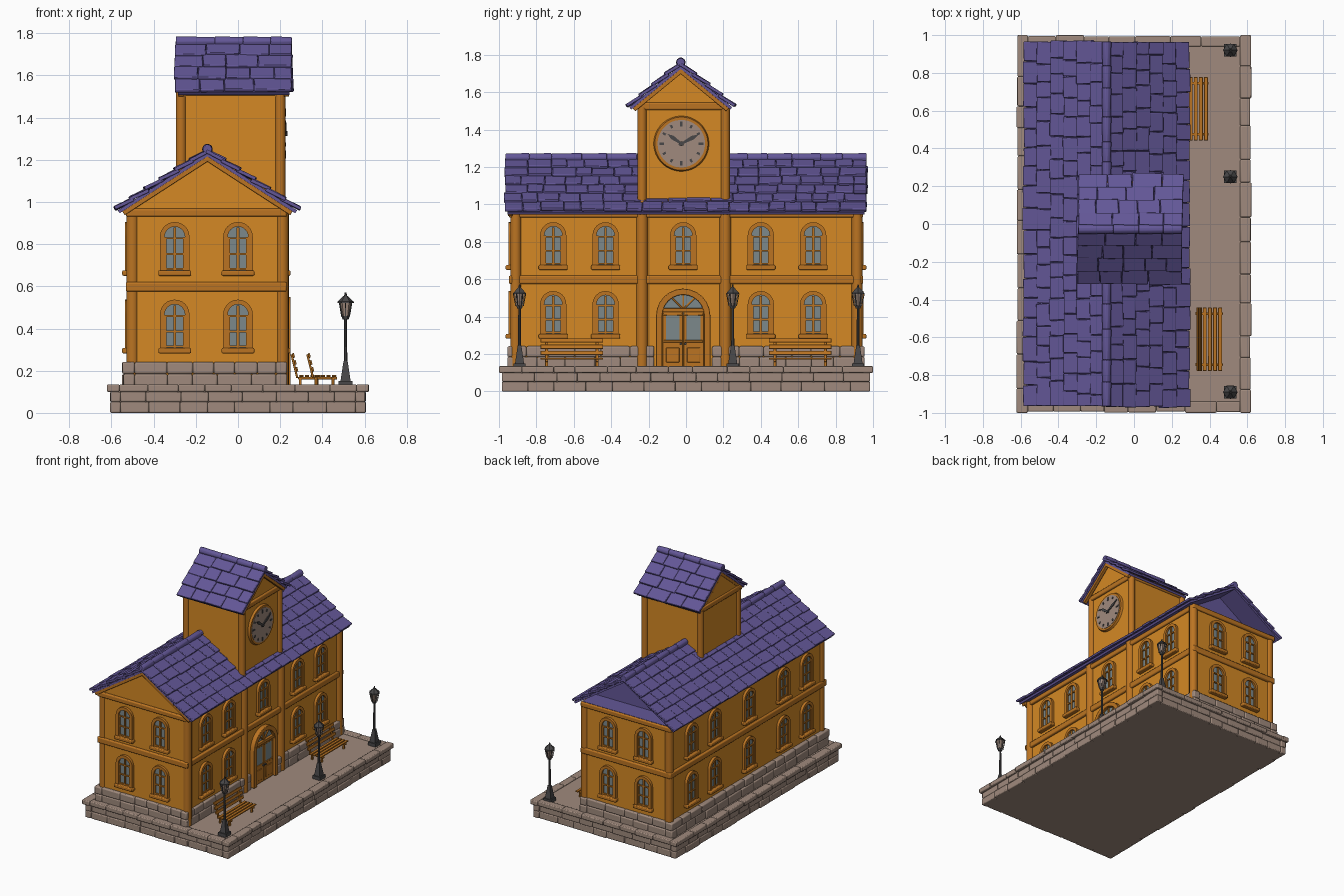
import bpy, bmesh, random
from math import pi, sin, cos, atan2, hypot, radians
from mathutils import Matrix, Vector

random.seed(4)
if "Cube" in bpy.data.objects:
    bpy.data.objects.remove(bpy.data.objects["Cube"])


def material(name, r, g, b):
    m = bpy.data.materials.new(name)
    m.use_nodes = True
    m.diffuse_color = (r, g, b, 1)
    m.node_tree.nodes["Principled BSDF"].inputs["Base Color"].default_value = (r, g, b, 1)
    return m


WALL = material("orange plaster", .66, .25, .018)
TRIM = material("brown orange trim", .50, .175, .016)
ROOF = material("purple slate", .125, .095, .31)
STONE = material("warm stone", .35, .255, .205)
GLASS = material("grey blue glass", .2, .25, .26)
IRON = material("dark iron", .065, .063, .065)

T, R, ID = Matrix.Translation, Matrix.Rotation, Matrix()


def finish(bm, name, mat, bevel=0):
    bmesh.ops.recalc_face_normals(bm, faces=bm.faces)
    me = bpy.data.meshes.new(name)
    bm.to_mesh(me)
    bm.free()
    me.materials.append(mat)
    me.shade_smooth()
    me.set_sharp_from_angle(angle=radians(35))
    ob = bpy.data.objects.new(name, me)
    bpy.context.collection.objects.link(ob)
    if bevel:
        mod = ob.modifiers.new("Soft edges", 'BEVEL')
        mod.width, mod.segments, mod.limit_method = bevel, 2, 'ANGLE'
    return ob


def box(bm, c, s, m=ID):
    bmesh.ops.create_cube(bm, size=1, matrix=m @ T(c) @ Matrix.Diagonal((*s, 1)))


def span(bm, x0, x1, y0, y1, z0, z1, m=ID):
    box(bm, ((x0 + x1) / 2, (y0 + y1) / 2, (z0 + z1) / 2), (x1 - x0, y1 - y0, z1 - z0), m)


def post(bm, x, y, z0, z1, r0, r1=None, n=12, m=ID):
    bmesh.ops.create_cone(bm, cap_ends=True, segments=n, radius1=r0, radius2=r0 if r1 is None else r1,
                          depth=z1 - z0, matrix=m @ T((x, y, (z0 + z1) / 2)) @ R(pi / n, 4, 'Z'))


def prism(bm, pts, z0, z1, m=ID):
    lo, hi = ([bm.verts.new(m @ Vector((x, y, z))) for x, y in pts] for z in (z0, z1))
    bm.faces.new(lo)
    bm.faces.new(hi)
    for i in range(len(pts)):
        j = (i + 1) % len(pts)
        bm.faces.new((lo[i], lo[j], hi[j], hi[i]))


def arch(hw, bottom, spring, n=12):
    top = [(hw * cos(pi * i / n), spring + hw * sin(pi * i / n)) for i in range(n + 1)]
    return [(hw, bottom)] + top + [(-hw, bottom)]


def on_wall(x, y, z, quarter):
    # local x runs along the wall, y up, z outwards; 0 = front, 1 = left, 2 = back, 3 = right
    return T((x, y, z)) @ R(quarter * pi / 2, 4, 'Z') @ R(pi / 2, 4, 'X')


def walk(a, b, step):
    # irregular pieces along a line, as centre and width
    while a < b - .001:
        w = step * random.uniform(.75, 1.25)
        if b - a - w < step * .5:
            w = b - a
        yield a + w / 2, w
        a += w


def course(bm, x0, x1, y0, y1, z0, z1, depth, step, gap=None):
    z, h = (z0 + z1) / 2, z1 - z0
    for x, s in ((x0, 1), (x1, -1)):
        runs = [(y0, gap[0]), (gap[1], y1)] if gap and s < 0 else [(y0, y1)]
        for a, b in runs:
            for c, w in walk(a, b, step):
                d = depth - random.uniform(0, .008)
                box(bm, (x + s * (depth - d / 2), c, z), (d, w, h))
    for y, s in ((y0, 1), (y1, -1)):
        for c, w in walk(x0 + depth, x1 - depth, step):
            d = depth - random.uniform(0, .008)
            box(bm, (c, y + s * (depth - d / 2), z), (w, d, h))


# Stone terrace and building plinth
bm = bmesh.new()
span(bm, -.58, .58, -.96, .96, 0, .125)
finish(bm, "terrace_floor", STONE)
bm = bmesh.new()
for z0, z1 in ((0, .052), (.052, .1)):
    course(bm, -.607, .607, -.985, .985, z0, z1, .05, .14)
course(bm, -.622, .622, -1, 1, .1, .135, .06, .15)
finish(bm, "terrace_stones", STONE, .006)
bm = bmesh.new()
for z0, z1 in ((.12, .185), (.185, .242)):
    course(bm, -.55, .24, -.955, .955, z0, z1, .06, .13, (-.17, .14))
finish(bm, "plinth_stones", STONE, .008)

# Main walls, front gable and tower walls
CX, APEX = -.145, 1.235
bm = bmesh.new()
span(bm, -.515, .215, -.93, .93, .12, .965)
prism(bm, [(-.365, .95), (.365, .95), (.365, .975), (0, 1.215), (-.365, .975)], -.04, 0,
      on_wall(CX, -.93, 0, 0))
finish(bm, "main_walls", WALL)
bm = bmesh.new()
span(bm, -.28, .205, -.245, .215, .9, 1.53)
for q, x in ((1, .205), (3, -.28)):
    prism(bm, [(-.225, 1.5), (.225, 1.5), (.225, 1.54), (0, 1.725), (-.225, 1.54)], -.03, 0,
          on_wall(x, -.025, 0, q))
finish(bm, "tower_walls", WALL)
bm = bmesh.new()
prism(bm, [(-.4, .966), (.4, .966), (0, 1.22)], 0, .01, on_wall(CX, .78, 0, 2))
span(bm, -.52, .22, -.85, .935, .965, .97)
finish(bm, "attic_lining", ROOF)

# Columns and horizontal bands
bm = bmesh.new()
for y in (-.91, .915):
    for x in (-.5, .21):
        post(bm, x, y, .13, .96, .03)
for y in (-.235, .21):
    post(bm, .212, y, .13, 1.0, .032)
    for x in (-.27, .2):
        post(bm, x, y, .96, 1.52, .025)
finish(bm, "columns", TRIM)
bm = bmesh.new()
span(bm, -.532, .232, -.947, .947, .575, .62)
span(bm, -.532, .232, -.947, .947, .93, .968)
span(bm, -.29, .22, -.255, .225, 1.505, 1.545)
finish(bm, "wall_bands", TRIM, .008)


def roof(name, m, half, rise, length, rows, step, ends):
    slope, ang = hypot(half, rise), atan2(rise, half)
    deck, tiles, boards = bmesh.new(), bmesh.new(), bmesh.new()
    run = slope / rows
    for turn in (0, pi):
        f = m @ R(turn, 4, 'Z') @ R(ang, 4, 'Y')
        box(deck, (slope / 2, 0, -.008), (slope, length - .02, .016), f)
        for row in range(rows):
            start = -length / 2 - random.uniform(0, .01)
            for c, w in walk(start, length / 2, step):
                tilt = R(-.12 + random.uniform(-.04, .04), 4, 'Y') @ R(random.uniform(-.03, .03), 4, 'Z')
                place = f @ T(((row + .5) * run, c, .009 + random.uniform(-.003, .004))) @ tilt
                box(tiles, (0, 0, 0), (run * random.uniform(1.08, 1.25), w * .98, .017), place)
        for e in ends:
            y = e * (length / 2 - .025) * (1 if turn == 0 else -1)
            box(boards, (slope * .49, y, -.026), (slope * .96, .025, .022), f)
    for c, w in walk(-length / 2, length / 2, .13):
        post(tiles, 0, 0, -w / 2, w / 2, .026, .023, 10, m @ T((0, c, .015)) @ R(pi / 2, 4, 'X'))
    finish(deck, name + "_deck", ROOF)
    finish(tiles, name + "_tiles", ROOF, .004)
    finish(boards, name + "_gable_boards", TRIM, .003)


roof("main_roof", T((CX, 0, APEX)), .425, .275, 1.93, 6, .105, (-1,))
roof("tower_roof", T((-.02, -.028, 1.745)) @ R(pi / 2, 4, 'Z'), .275, .225, .55, 4, .13, (-1, 1))

# Arched windows, placed by the centre of their sill
frames, panes, sills = bmesh.new(), bmesh.new(), bmesh.new()


def window(m):
    prism(frames, arch(.07, 0, .172) + arch(.048, 0, .172)[::-1], -.01, .02, m)
    prism(panes, arch(.05, 0, .172), -.01, .005, m)
    box(frames, (0, .11, .008), (.012, .21, .012), m)
    for v in (.02, .09, .165):
        box(frames, (0, v, .008), (.095, .009, .012), m)
    for s in (-1, 1):
        box(frames, (s * .044, .09, .008), (.01, .16, .012), m)
    box(sills, (0, 0, .014), (.155, .026, .04), m)


for z in (.295, .663):
    for y in (-.71, -.43, -.015, .40, .68):
        if y != -.015 or z > .5:
            window(on_wall(.215, y, z, 1))
        window(on_wall(-.515, y, z, 3))
    for x in (-.3, 0):
        window(on_wall(x, -.93, z, 0))
        window(on_wall(x, .93, z, 2))
finish(frames, "window_frames", TRIM)
finish(panes, "window_panes", GLASS)
finish(sills, "window_sills", TRIM, .006)

# Double door with fanlight
m = on_wall(.215, -.015, .13, 1)
frame, leaf, pane = bmesh.new(), bmesh.new(), bmesh.new()
prism(frame, arch(.145, 0, .275) + arch(.112, 0, .275)[::-1], -.01, .035, m)
prism(pane, arch(.114, .28, .285), -.01, .008, m)
box(frame, (0, .305, .012), (.23, .022, .03), m)
for a in (45, 90, 135):
    box(frame, (.055, 0, .01), (.11, .01, .014), m @ T((0, .31, 0)) @ R(radians(a), 4, 'Z'))
for s in (-1, 1):
    span(leaf, s * .056 - .054, s * .056 + .054, 0, .295, -.01, .014, m)
    box(pane, (s * .056, .21, .01), (.074, .13, .012), m)
    box(frame, (s * .056, .065, .014), (.07, .08, .008), m)
    for v in (.138, .282):
        box(frame, (s * .056, v, .014), (.1, .012, .01), m)
finish(frame, "door_frame", TRIM, .003)
finish(leaf, "door_leaves", TRIM, .002)
finish(pane, "door_glass", GLASS)
bm = bmesh.new()
for s in (-1, 1):
    post(bm, s * .012, .125, .014, .026, .007, n=8, m=m)
finish(bm, "door_knobs", IRON)

# Clock
m = on_wall(.205, -.025, 1.325, 1)
ring, face, dark = bmesh.new(), bmesh.new(), bmesh.new()
post(ring, 0, 0, 0, .016, .148, .142, 40, m)
post(face, 0, 0, 0, .019, .127, n=40, m=m)
for i in range(12):
    box(dark, (0, .105, .02), (.012, .026 if i % 3 == 0 else .018, .006), m @ R(i * pi / 6, 4, 'Z'))
for a, l in ((55, .09), (-62, .105)):
    blade = [(-.004, -.015), (.004, -.015), (.011, l * .65), (0, l), (-.011, l * .65)]
    prism(dark, blade, .02, .026, m @ R(radians(a), 4, 'Z'))
post(dark, 0, 0, .01, .03, .012, m=m)
finish(ring, "clock_rim", TRIM)
finish(face, "clock_face", STONE)
finish(dark, "clock_hands_and_marks", IRON)

# Slatted benches
for name, x, y in (("front_bench", .34, -.61), ("rear_bench", .265, .61)):
    m = T((x, y, .125))
    bm = bmesh.new()
    for i in range(4):
        box(bm, (.035 + i * .027, 0, .05), (.02, .335, .009), m)
    lean = m @ T((.022, 0, .05)) @ R(-.24, 4, 'Y')
    for i in range(3):
        box(bm, (0, 0, .032 + i * .034), (.009, .335, .022), lean)
    for s in (-.135, .135):
        box(bm, (-.008, s, .05), (.01, .016, .115), lean)
        box(bm, (.075, s, .04), (.11, .014, .012), m)
        for u in (.03, .11):
            box(bm, (u, s, .022), (.013, .016, .045), m)
    finish(bm, name, TRIM, .002)

# Street lamps
for name, y in (("front_lamp", -.89), ("middle_lamp", .25), ("rear_lamp", .92)):
    m = T((.51, y, .125))
    bm = bmesh.new()
    post(bm, 0, 0, 0, .025, .046, n=4, m=m)
    post(bm, 0, 0, .025, .12, .034, .014, 4, m)
    post(bm, 0, 0, .12, .33, .009, .007, 8, m)
    post(bm, 0, 0, .318, .334, .014, .02, 6, m)
    post(bm, 0, 0, .395, .402, .039, n=6, m=m)
    post(bm, 0, 0, .402, .43, .038, .01, 6, m)
    post(bm, 0, 0, .43, .446, .007, .004, 6, m)
    for i in range(6):
        bar = m @ R(i * pi / 3 + pi / 6, 4, 'Z') @ T((.0265, 0, .365)) @ R(.2, 4, 'Y')
        box(bm, (0, 0, 0), (.005, .005, .068), bar)
    finish(bm, name, IRON)
    bm = bmesh.new()
    post(bm, 0, 0, .332, .397, .019, .032, 6, m)
    finish(bm, name + "_glass", STONE)
